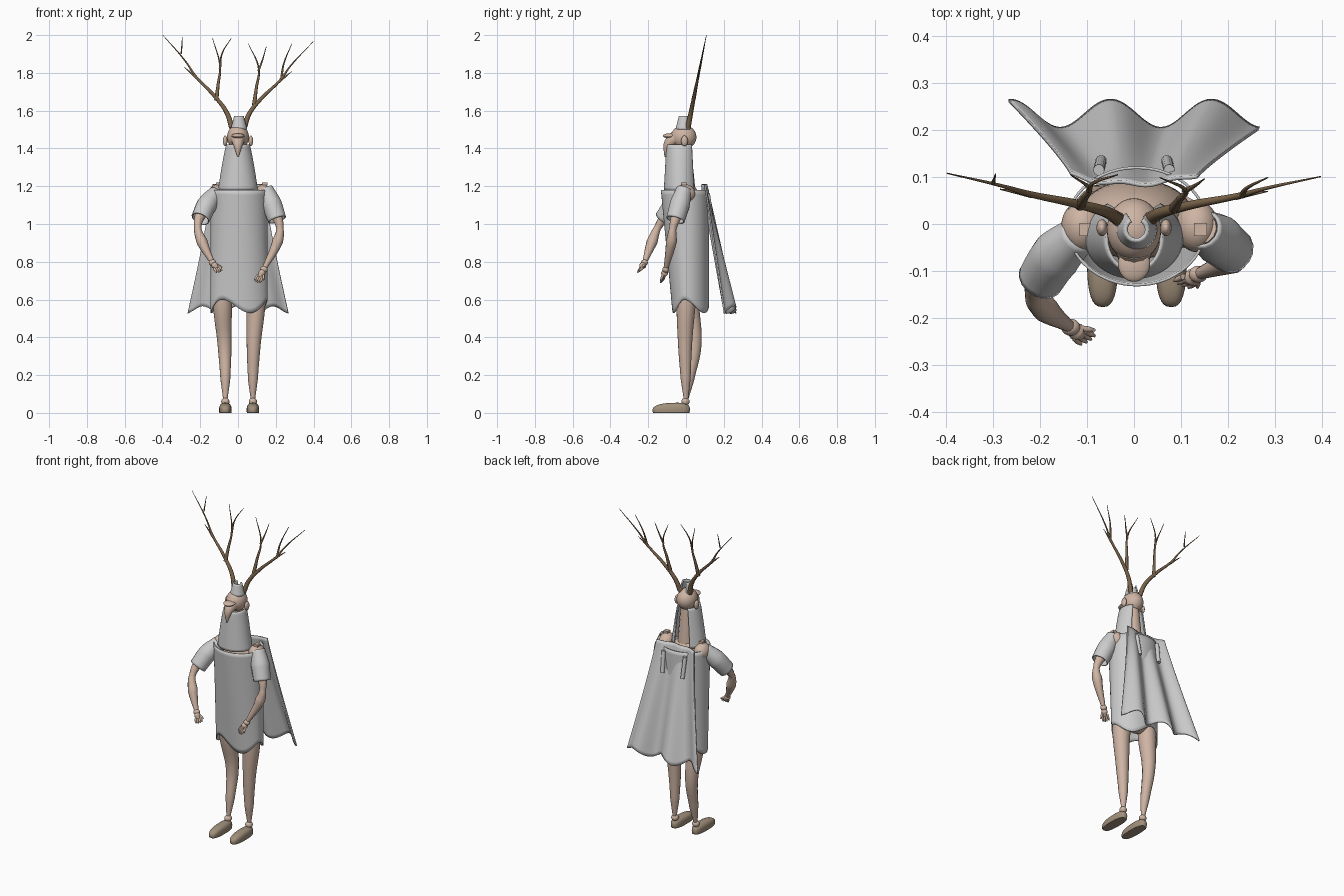
import bpy, bmesh
from math import sin, cos, pi, radians
from mathutils import Vector

if "Cube" in bpy.data.objects:
    bpy.data.objects.remove(bpy.data.objects["Cube"])

def material(name, rgb):
    m = bpy.data.materials.new(name)
    m.diffuse_color = (*rgb, 1)
    m.use_nodes = True
    m.node_tree.nodes["Principled BSDF"].inputs["Base Color"].default_value = m.diffuse_color
    return m

SKIN = material("skin", (0.62, 0.46, 0.37))
SOLE = material("foot_brown", (0.36, 0.28, 0.20))
BARK = material("bark", (0.20, 0.13, 0.07))
SIDES = (("left", -1), ("right", 1))

def finish(ob, mat=None, wall=0):
    bpy.ops.object.select_all(action='DESELECT')
    bpy.context.view_layer.objects.active = ob
    ob.select_set(True)
    if ob.type == 'CURVE':
        bpy.ops.object.convert(target='MESH')
        ob = bpy.context.object
    if mat:
        ob.data.materials.clear()
        ob.data.materials.append(mat)
    bpy.ops.object.shade_smooth_by_angle(angle=radians(50))
    if wall:
        s = ob.modifiers.new("thickness", 'SOLIDIFY')
        s.thickness, s.offset = wall, 0
    return ob

def tube(name, pts, radii, mat=None, wall=0, res=4):
    """Smooth tube through points with one radius per point."""
    cu = bpy.data.curves.new(name, 'CURVE')
    cu.dimensions = '3D'
    cu.bevel_depth, cu.bevel_resolution, cu.resolution_u = 1, res, 8
    cu.use_fill_caps = not wall
    sp = cu.splines.new('BEZIER')
    sp.bezier_points.add(len(pts) - 1)
    for b, p, r in zip(sp.bezier_points, pts, radii):
        b.co, b.radius = p, r
        b.handle_left_type = b.handle_right_type = 'AUTO'
    ob = bpy.data.objects.new(name, cu)
    bpy.context.collection.objects.link(ob)
    return finish(ob, mat, wall)

def ball(name, loc, size, mat=SKIN):
    bpy.ops.mesh.primitive_uv_sphere_add(segments=32, ring_count=20, location=loc)
    ob = bpy.context.object
    ob.name, ob.scale = name, size
    return finish(ob, mat)

def sheet(name, f, nu, nv, wall):
    """Cloth surface from a function of u, v in 0..1."""
    bm = bmesh.new()
    g = [[bm.verts.new(f(i / nu, j / nv)) for j in range(nv + 1)] for i in range(nu + 1)]
    for i in range(nu):
        for j in range(nv):
            bm.faces.new((g[i][j], g[i + 1][j], g[i + 1][j + 1], g[i][j + 1]))
    bmesh.ops.remove_doubles(bm, verts=bm.verts, dist=1e-5)
    me = bpy.data.meshes.new(name)
    bm.to_mesh(me)
    bm.free()
    ob = bpy.data.objects.new(name, me)
    bpy.context.collection.objects.link(ob)
    return finish(ob, None, wall)

# Tunic: tube with a wavy hem, front leaning in toward the legs
def tunic(u, v):
    a = 2 * pi * u
    hem = 0.565 + 0.036 * cos(3 * a + 0.37)
    depth = 0.12 if sin(a) > 0 else 0.13 - 0.06 * v
    return (0.006 + 0.148 * cos(a), depth * sin(a), 1.18 + (hem - 1.18) * v)

# Mantle: half cone around the neck, open at the back
def mantle(u, v):
    a = -pi / 2 + (u - 0.5) * 5.15
    r = 0.058 + 0.044 * v ** 0.8
    return (r * cos(a), -0.03 + (0.07 + 0.014 * v) * sin(a), 1.42 - 0.24 * v)

# Cape: flares backward with folds growing toward the hem
def cape(u, v):
    t = 2 * u - 1
    fold = 0.03 * cos(7.8 * t + 1.46) * (0.12 + 0.88 * v)
    y = 0.085 + 0.148 * v + fold + 0.02 * t * t * (1 - v)
    return ((0.135 + 0.132 * v ** 1.15) * t, y, 1.21 - (0.665 - 0.02 * cos(9 * t)) * v)

# Crown: small tapered collar with an opening behind
def crown(u, v):
    a = -pi / 2 + (u - 0.5) * 5.2
    r = 0.04 - 0.018 * v
    return (0.005 + r * cos(a), -0.012 + r * sin(a), 1.5 + 0.07 * v)

sheet("tunic", tunic, 64, 24, 0.006)
sheet("mantle", mantle, 48, 16, 0.007)
sheet("cape", cape, 72, 32, 0.008)
sheet("crown", crown, 28, 6, 0.008)

# Head, beak, brow and neck
ball("head", (0, -0.012, 1.46), (0.058, 0.067, 0.064))
tube("beak", [(0, -0.05, 1.455), (0, -0.09, 1.425), (0, -0.112, 1.355)], (0.042, 0.028, 0.003), SKIN)
ball("brow", (0, -0.085, 1.467), (0.034, 0.038, 0.013))
tube("neck", [(0, 0, 1.12), (0, -0.01, 1.42)], (0.055, 0.036), SKIN)

# Torso and hips
ball("torso", (0.005, 0.01, 1.0), (0.125, 0.085, 0.22))
ball("hips", (0.005, 0.02, 0.72), (0.12, 0.075, 0.13))

# Mirrored small parts: ears, shoulders, shoulder tabs, cape straps
for side, s in SIDES:
    ball(f"ear_{side}", (s * 0.068, -0.008, 1.44), (0.012, 0.018, 0.028))
    x = 0.012 + s * 0.122
    ball(f"shoulder_{side}", (x, -0.005, 1.16), (0.045, 0.055, 0.05))
    bpy.ops.mesh.primitive_cube_add(size=0.028, location=(x + 0.008, -0.012, 1.214))
    bpy.context.object.name = f"shoulder_tab_{side}"
    finish(bpy.context.object, SKIN).scale.z = 0.5
    tube(f"cape_strap_{side}", [(s * 0.075, 0.115, 1.16), (s * 0.07, 0.135, 1.03)], (0.012, 0.012))

# Sleeve, arm and hand along one path: shoulder, upper arm, elbow, forearm, wrist, fingertip
def arm(side, path):
    p = [Vector(q) for q in path]
    cuff = p[1].lerp(p[2], 0.5)
    tube(f"sleeve_{side}", [p[0], p[1].lerp(p[0], 0.3), cuff], (0.038, 0.051, 0.047), wall=0.006, res=6)
    w, tip = p[4], p[5]
    tube(f"arm_{side}", p[:5], (0.033, 0.034, 0.019, 0.029, 0.012), SKIN)
    ball(f"wrist_{side}", w, (0.02, 0.018, 0.018))
    d = tip - w
    across = d.cross(Vector((0.3 if w.x > 0 else -0.3, -0.2, 1))).normalized()
    palm = w + d * 0.5
    tube(f"palm_{side}", [w, w.lerp(palm, 0.6), palm + d * 0.1], (0.012, 0.019, 0.009), SKIN)
    for k in range(-1, 4):
        thumb = k < 0
        o = across * (k - 1.5) * 0.01
        a = w + d * 0.25 + o * 0.4 if thumb else palm + o
        b = w + d * (0.7 if thumb else 1 - 0.05 * abs(k - 1.5)) + o * 1.2
        tube(f"thumb_{side}" if thumb else f"finger_{side}_{k + 1}", [a, a.lerp(b, 0.6), b],
             (0.007, 0.0065, 0.003), SKIN, res=2)

arm("left", [(-0.115, -0.02, 1.165), (-0.185, -0.085, 1.075), (-0.213, -0.15, 0.98),
             (-0.19, -0.18, 0.905), (-0.135, -0.22, 0.795), (-0.095, -0.25, 0.745)])
arm("right", [(0.145, -0.01, 1.185), (0.193, -0.042, 1.07), (0.222, -0.07, 0.975),
              (0.21, -0.077, 0.91), (0.137, -0.107, 0.76), (0.098, -0.13, 0.69)])

# Legs and loaf-shaped feet: the left knee bends backward
def bow(q, k=0.75):
    return abs(q) ** k * (1 if q > 0 else -1)

for side, s in SIDES:
    x = 0.006 + s * 0.073
    knee = 0.045 if s < 0 else -0.005
    tube(f"leg_{side}", [(x + s * 0.012, 0.01, 0.76), (x + s * 0.015, 0.01 - s * 0.01, 0.57),
                         (x + s * 0.004, knee, 0.36), (x, knee * 0.4, 0.18), (x, 0, 0.07)],
         (0.055, 0.052, 0.038, 0.027, 0.012), SKIN)
    ball(f"ankle_{side}", (x, -0.003, 0.06), (0.022, 0.022, 0.02))
    foot = ball(f"foot_{side}", (x, -0.078, 0), (1, 1, 1), SOLE)
    for v in foot.data.vertices:
        c = v.co.copy()
        h = 0.053 + 0.007 * c.y
        v.co = (0.033 * bow(c.x), 0.099 * bow(c.y), max(0, h * (bow(c.z) + 0.41) / 1.41))

# Antlers: limbs drawn in the front plane, leaning back with height
def limb(name, r, pts):
    n = len(pts) - 1
    tube(name, [(x, 0.01 + 0.2 * (z - 1.51), z) for x, z in pts],
         [r * (1 - i / n) + 0.0013 for i in range(n + 1)], BARK, res=3)

for side, s in SIDES:
    k = 1 if s < 0 else 0.93  # right antler is a little lower
    Z = lambda z: 1.51 + (z - 1.51) * k
    X = s
    limb(f"antler_beam_{side}", 0.0135, [(X * a, Z(b)) for a, b in (
        (0.033, 1.51), (0.06, 1.59), (0.127, 1.68), (0.223, 1.78), (0.277, 1.86), (0.398, 2.0))])
    limb(f"antler_spur_{side}", 0.006, [(X * 0.217, Z(1.77)), (X * 0.25, Z(1.8)), (X * 0.285, Z(1.83))])
limb("antler_branch_left", 0.010, [(-0.115, 1.655), (-0.105, 1.74), (-0.095, 1.83), (-0.135, 1.985)])
limb("antler_fork_left", 0.005, [(-0.096, 1.82), (-0.085, 1.9), (-0.035, 1.985)])
limb("antler_twig_left", 0.003, [(-0.3, 1.9), (-0.295, 1.99)])
limb("antler_branch_right", 0.010, [(0.085, 1.63), (0.097, 1.72), (0.11, 1.82), (0.055, 1.955)])
limb("antler_fork_right", 0.005, [(0.108, 1.81), (0.13, 1.87), (0.15, 1.94)])
limb("antler_twig_right", 0.006, [(0.23, 1.765), (0.24, 1.84), (0.285, 1.955)])
